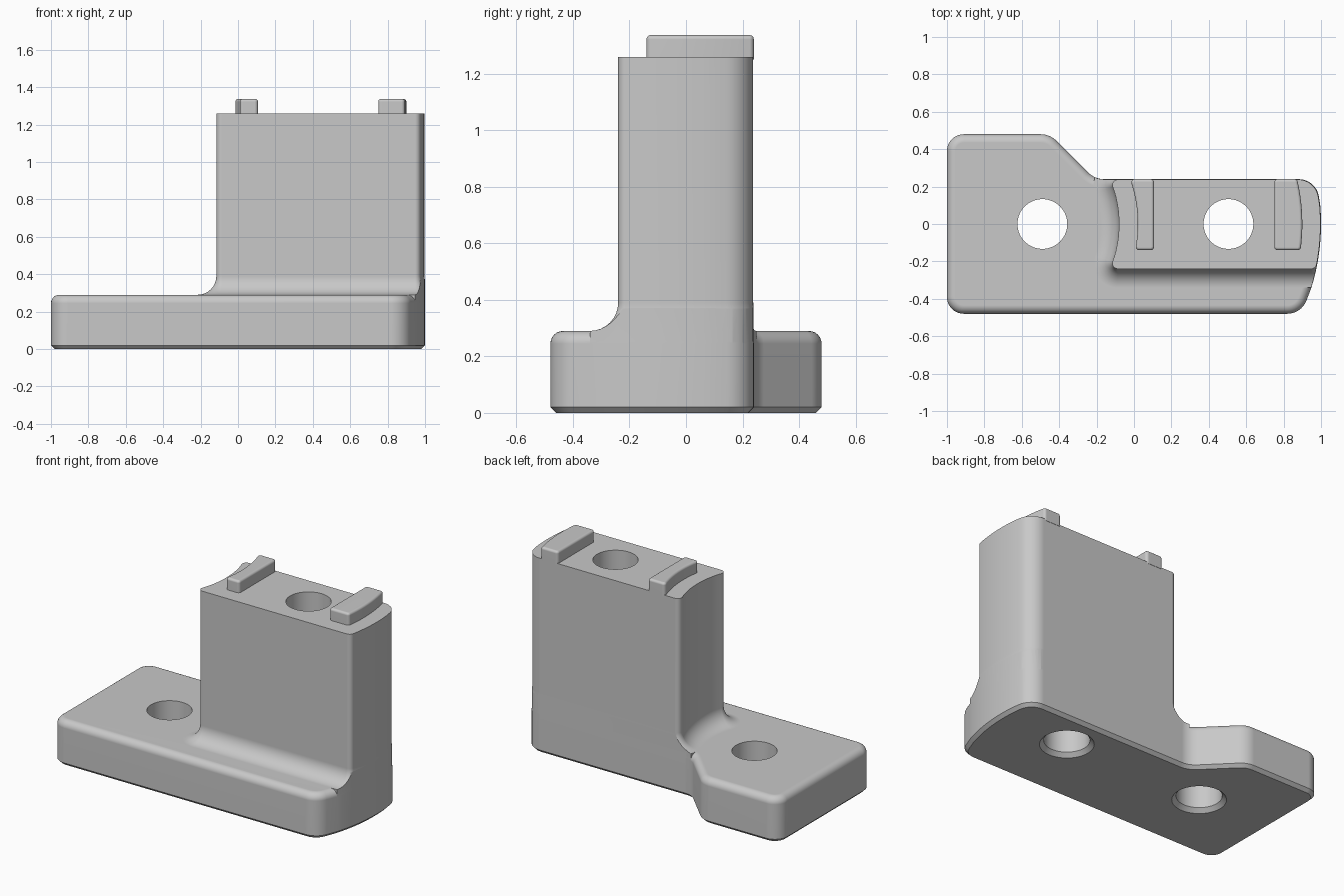
import bpy
import bmesh
from math import sin, cos, tan, pi, sqrt
from mathutils import Vector

default = bpy.data.objects.get("Cube")
if default:
    bpy.data.objects.remove(default, do_unlink=True)

# Single matte grey
grey = bpy.data.materials.new("plain grey")
grey.use_nodes = True
grey.diffuse_color = (0.58, 0.58, 0.58, 1)
grey.node_tree.nodes["Principled BSDF"].inputs["Base Color"].default_value = (0.58, 0.58, 0.58, 1)


def arc_x(centre, radius, y):
    return centre + sqrt(radius * radius - y * y)


def arc(centre, radius, y0, y1, steps=8):
    """Points on a circle centred on the x axis."""
    ys = [y0 + (y1 - y0) * i / steps for i in range(steps + 1)]
    return [(arc_x(centre, radius, y), y, 0) for y in ys]


def rounded(corners):
    """Counter-clockwise outline with each (x, y, radius) corner rounded."""
    out = []
    for i, (x, y, r) in enumerate(corners):
        p = Vector((x, y, 0))
        if r == 0:
            out.append(p)
            continue
        u = (Vector((*corners[i - 1][:2], 0)) - p).normalized()
        v = (Vector((*corners[(i + 1) % len(corners)][:2], 0)) - p).normalized()
        half = u.angle(v) / 2
        c = p + (u + v).normalized() * (r / sin(half))
        a = (p + u * (r / tan(half)) - c).normalized()
        b = (p + v * (r / tan(half)) - c).normalized()
        out += [c + a.slerp(b, k / 8) * r for k in range(9)]
    return out


def offset(outline, d):
    """Move an outline outward by d along its mitred normals."""
    out = []
    for i, p in enumerate(outline):
        e = (p - outline[i - 1]).normalized()
        f = (outline[(i + 1) % len(outline)] - p).normalized()
        n = Vector((e.y + f.y, -e.x - f.x, 0)).normalized()
        out.append(p + n * (d / max(0.3, n.dot(Vector((e.y, -e.x, 0))))))
    return out


def loft(name, outline, levels):
    """Closed solid through the outline at each (offset, height)."""
    bm = bmesh.new()
    rings = [[bm.verts.new((p.x, p.y, z)) for p in offset(outline, d)] for d, z in levels]
    n = len(outline)
    for low, high in zip(rings, rings[1:]):
        for i in range(n):
            j = (i + 1) % n
            bm.faces.new((low[i], low[j], high[j], high[i]))
    bm.faces.new(rings[0][::-1])
    bm.faces.new(rings[-1])
    mesh = bpy.data.meshes.new(name)
    bm.to_mesh(mesh)
    bm.free()
    mesh.materials.append(grey)
    ob = bpy.data.objects.new(name, mesh)
    bpy.context.collection.objects.link(ob)
    return ob


def activate(ob):
    bpy.ops.object.select_all(action='DESELECT')
    ob.select_set(True)
    bpy.context.view_layer.objects.active = ob


def combine(ob, other, operation):
    activate(ob)
    mod = ob.modifiers.new("combine", 'BOOLEAN')
    mod.operation, mod.object, mod.solver = operation, other, 'EXACT'
    bpy.ops.object.modifier_apply(modifier=mod.name)
    bpy.data.objects.remove(other, do_unlink=True)


def finish(ob):
    activate(ob)
    bpy.ops.object.shade_smooth_by_angle(angle=pi / 6)
    mod = ob.modifiers.new("even shading", 'WEIGHTED_NORMAL')
    mod.keep_sharp = True


def round_over(radius, top):
    return [(-radius * (1 - cos(k * pi / 12)), top - radius * (1 - sin(k * pi / 12)))
            for k in range(7)]


# Foot plate: chamfered underneath, rounded on top, curved on its left end
BOW, BOW_R = -0.15, 1.15
foot_outline = rounded(
    [(-1, -0.48, 0.09), (arc_x(BOW, BOW_R, -0.48), -0.48, 0.11)]
    + arc(BOW, BOW_R, -0.34, 0.1, 12)
    + [(arc_x(BOW, BOW_R, 0.24), 0.24, 0.11), (-0.21, 0.24, 0.12),
       (-0.45, 0.48, 0.12), (-1, 0.48, 0.09)])
body = loft("bracket_body", foot_outline, [(-0.02, 0), (0, 0.02)] + round_over(0.045, 0.29))

# Upright block with a hollow inner end and a fillet where it meets the foot
HOLLOW, HOLLOW_R = -0.70, 0.62
inner, outer = arc_x(HOLLOW, HOLLOW_R, 0.24), arc_x(BOW, BOW_R - 0.003, 0.24)
block_outline = rounded(
    [(inner, -0.24, 0.03), (outer, -0.24, 0.03)]
    + arc(BOW, BOW_R - 0.003, -0.19, 0.1)
    + [(outer, 0.238, 0.11), (inner, 0.238, 0.03)]
    + arc(HOLLOW, HOLLOW_R, 0.17, -0.17, 10))
fillet = [(0.1 * (1 - cos(k * pi / 16)), 0.39 - 0.1 * sin(k * pi / 16)) for k in range(8, -1, -1)]
block = loft("upright_block", block_outline, [(0.1, 0.15)] + fillet + [(0, 1.26)])
trim = loft("trim", foot_outline, [(-0.001, 0.05), (-0.001, 1.5)])
combine(block, trim, 'INTERSECT')
combine(body, block, 'UNION')

# Two vertical bolt holes, chamfered underneath
for x in (-0.49, 0.505):
    circle = [Vector((x + 0.133 * cos(k * pi / 32), 0.133 * sin(k * pi / 32), 0))
              for k in range(64)]
    combine(body, loft("hole", circle, [(0.035, -0.01), (0, 0.025), (0, 1.6)]), 'DIFFERENCE')
finish(body)

# Locating lugs on top, following the curved ends of the block
LUG_FRONT, LUG_BACK, R = -0.14, 0.24, 0.018


def lug(name, corners):
    finish(loft(name, rounded(corners), [(0, 1.25)] + round_over(0.015, 1.337)))


r_in = HOLLOW_R + 0.1
lug("inner_lug",
    [(arc_x(HOLLOW, r_in, LUG_FRONT), LUG_FRONT, R), (0.107, LUG_FRONT, R),
     (0.107, LUG_BACK, R), (arc_x(HOLLOW, r_in, LUG_BACK), LUG_BACK, R)]
    + arc(HOLLOW, r_in, 0.2, -0.1))
r_out = BOW_R - 0.1
lug("outer_lug",
    [(0.75, LUG_FRONT, R), (arc_x(BOW, r_out, LUG_FRONT), LUG_FRONT, R)]
    + arc(BOW, r_out, -0.1, 0.2)
    + [(arc_x(BOW, r_out, LUG_BACK), LUG_BACK, R), (0.75, LUG_BACK, R)])
